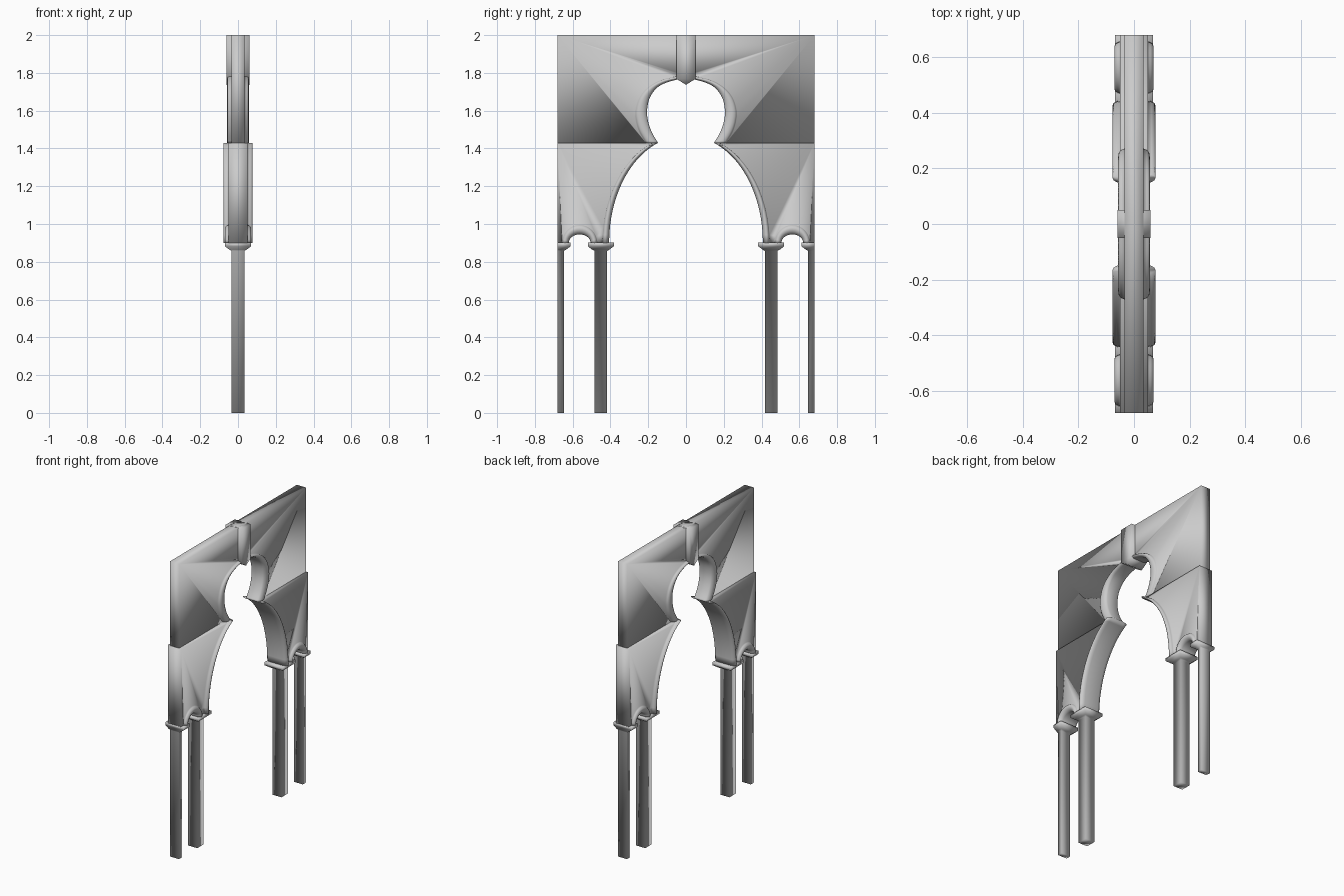
import bpy, bmesh
from math import sin, cos, pi, radians

if "Cube" in bpy.data.objects:
    bpy.data.objects.remove(bpy.data.objects["Cube"])


def finish(name, bm, mirror=True, merge=False):
    """Turn a bmesh into a fully smooth object, optionally mirrored across y = 0."""
    bmesh.ops.recalc_face_normals(bm, faces=bm.faces)
    for f in bm.faces:
        f.smooth = True
    me = bpy.data.meshes.new(name)
    bm.to_mesh(me)
    bm.free()
    ob = bpy.data.objects.new(name, me)
    bpy.context.collection.objects.link(ob)
    if mirror:
        m = ob.modifiers.new("mirror", 'MIRROR')
        m.use_axis = (False, True, False)
        m.use_mirror_merge = merge
    return ob


def loft(name, rings, mirror=True):
    """Skin a list of equal rings and cap both ends."""
    bm = bmesh.new()
    vr = [[bm.verts.new(p) for p in r] for r in rings]
    n = len(rings[0])
    for a, b in zip(vr, vr[1:]):
        for i in range(n):
            j = (i + 1) % n
            bm.faces.new((a[i], a[j], b[j], b[i]))
    bm.faces.new(vr[0])
    bm.faces.new(vr[-1])
    return finish(name, bm, mirror)


def section(point, half):
    """Rim across the wall at one outline point: a plain edge or a rounded moulding."""
    inner, outer, depth = point
    if inner is None:
        prof = [(1, half), (1, -half)]
    else:
        front = [(1, half), (.93, depth * .82), (.78, depth * .96), (.55, depth),
                 (.3, depth * .95), (.1, depth * .82), (0, depth * .66)]
        prof = front + [(t, -x) for t, x in reversed(front)]
        return [(x, inner[0] + (outer[0] - inner[0]) * t,
                 inner[1] + (outer[1] - inner[1]) * t) for t, x in prof]
    return [(x, outer[0], outer[1]) for t, x in prof]


def wall(name, path, half, open_end=False):
    """Wall slab whose mouldings flow into its faces. Leaves the last rim open for merging."""
    bm = bmesh.new()
    secs = [[bm.verts.new(p) for p in section(pt, half)] for pt in path]
    bm.faces.new([s[0] for s in secs])
    bm.faces.new([s[-1] for s in secs])
    pairs = list(zip(secs, secs[1:] + secs[:1]))
    for a, b in pairs[:-1] if open_end else pairs:
        if len(a) == len(b):
            for i in range(len(a) - 1):
                bm.faces.new((a[i], a[i + 1], b[i + 1], b[i]))
        else:
            bm.faces.new((a[0], a[-1], b[-1], b[0]))
            bm.faces.new(max(a, b, key=len))
    return finish(name, bm, True, open_end)


def arc(cy, cz, a, b, end, n):
    return [(cy + a * cos(end * i / n), cz + b * sin(end * i / n)) for i in range(n + 1)]


def plain(*pts):
    return [(None, p, 0) for p in pts]


def moulded(inner, outer, depth):
    return [(a, b, depth) for a, b in zip(inner, outer)]


def smooth(pts, k=4):
    """Catmull-Rom curve through a few points."""
    out = []
    for i in range(len(pts) - 1):
        p = [pts[max(0, min(len(pts) - 1, i + d))] for d in (-1, 0, 1, 2)]
        for s in range(k):
            t = s / k
            out.append(tuple(.5 * (2 * p[1][c] + (p[2][c] - p[0][c]) * t
                       + (2 * p[0][c] - 5 * p[1][c] + 4 * p[2][c] - p[3][c]) * t * t
                       + (3 * p[1][c] - p[0][c] - 3 * p[2][c] + p[3][c]) * t ** 3)
                       for c in (0, 1)))
    return out + [pts[-1]]


W, SPRING, LEDGE = .68, .90, 1.43

# Main arch curves: lower haunch, then the upper lobe
low_in = arc(.013, SPRING, .394, .564, radians(70), 16)
low_out = arc(.026, SPRING, .418, .57, radians(68.4), 16)
lobe_in = smooth([(.148, 1.43), (.178, 1.48), (.2, 1.54), (.206, 1.6),
                  (.193, 1.665), (.155, 1.72), (.1, 1.75), (.03, 1.768)])
lobe_out = smooth([(.215, 1.43), (.248, 1.485), (.266, 1.54), (.27, 1.6),
                   (.248, 1.67), (.2, 1.725), (.125, 1.765), (.03, 1.785)])

# Small side arch between the columns
side_in = arc(.563, SPRING, .058, .045, -pi, 16)
side_in = [(y, 2 * SPRING - z) for y, z in side_in]
side_out = arc(.563, SPRING, .094, .097, pi, 16)

# Upper wall with the lobed opening, halves merged behind the keystone
wall("upper_wall", plain((0, 2), (W, 2), (W, LEDGE)) + moulded(lobe_in, lobe_out, .057)
     + plain((0, 1.787)), .035, open_end=True)

# Thicker lower walls with the haunch and the small arch
wall("lower_wall", plain((W, LEDGE), (W, SPRING)) + moulded(side_in, side_out, .07)
     + plain((.462, SPRING)) + moulded(low_in, low_out, .077), .05)

# Keystone with a pointed foot
foot = [(-.05, 2), (-.05, 1.768), (0, 1.737), (.05, 1.768), (.05, 2)]
loft("keystone", [[(x, y, z) for y, z in foot] for x in (-.06, .06)], mirror=False)

# Square columns flowing into flared capitals: whole inside, half at the outer edge
steps = [(0, .034), (.858, .034), (.864, .045), (.882, .069), (.902, .069)]
for name, cy in (("inner_column", .451), ("outer_half_column", W)):
    loft(name, [[(-h, cy - h, z), (h, cy - h, z),
                 (h, min(cy + h, W), z), (-h, min(cy + h, W), z)] for z, h in steps])
